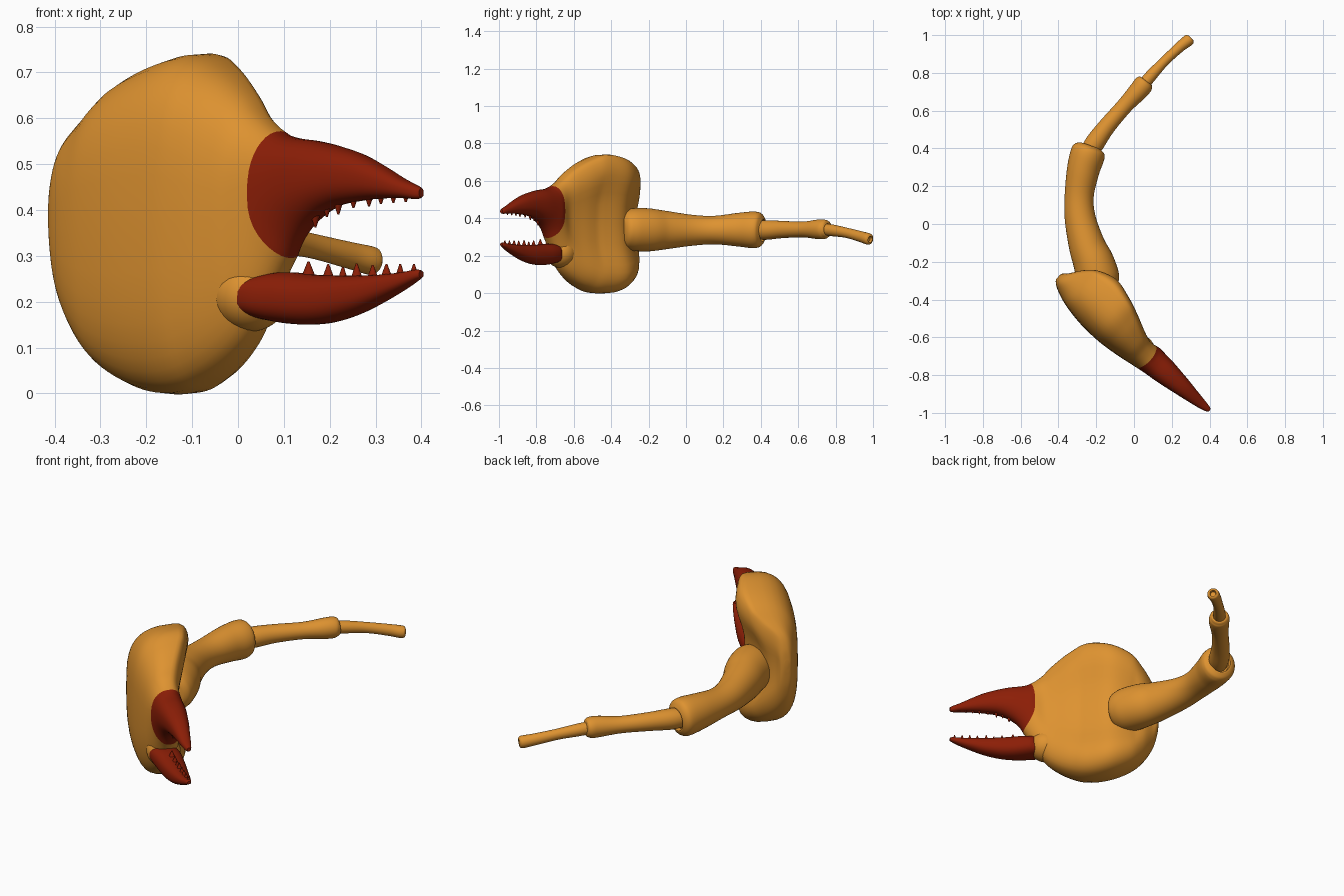
import bpy, bmesh
from math import sin, cos, pi
from mathutils import Vector, Matrix

if "Cube" in bpy.data.objects:
    bpy.data.objects.remove(bpy.data.objects["Cube"])


def material(name, rgb):
    m = bpy.data.materials.new(name)
    m.diffuse_color = (*rgb, 1)
    m.use_nodes = True
    m.node_tree.nodes["Principled BSDF"].inputs["Base Color"].default_value = m.diffuse_color
    return m


ORANGE = material("orange_shell", (0.73, 0.29, 0.03))
RED = material("dark_red_tip", (0.26, 0.013, 0.002))
ALONG = Vector((0.771, -0.636, 0))     # claw length direction
INWARD = Vector((0.636, 0.771, 0))     # claw thickness direction
START = Vector((-0.40, -0.33, 0))
SEG, SUB = 40, 6


def spline(pts, n=SUB):
    """Catmull-Rom through tuples of any length."""
    out = []
    for i in range(len(pts) - 1):
        quad = (pts[max(i - 1, 0)], pts[i], pts[i + 1], pts[min(i + 2, len(pts) - 1)])
        for k in range(n):
            t = k / n
            out.append(tuple(0.5 * (2 * b + (c - a) * t + (2*a - 5*b + 4*c - d) * t**2
                                    + (3*b - a - 3*c + d) * t**3) for a, b, c, d in zip(*quad)))
    return out + [pts[-1]]


def finish(bm, name, mat, angle=50):
    bmesh.ops.recalc_face_normals(bm, faces=bm.faces)
    me = bpy.data.meshes.new(name)
    bm.to_mesh(me)
    bm.free()
    ob = bpy.data.objects.new(name, me)
    bpy.context.collection.objects.link(ob)
    me.materials.append(mat)
    bpy.ops.object.select_all(action='DESELECT')
    ob.select_set(True)
    bpy.context.view_layer.objects.active = ob
    bpy.ops.object.shade_smooth_by_angle(angle=angle * pi / 180)
    return ob


def loft(rings, cap_start=True, cap_end=True):
    bm = bmesh.new()
    vs = [[bm.verts.new(p) for p in r] for r in rings]
    for a, b in zip(vs, vs[1:]):
        for i in range(len(a)):
            j = (i + 1) % len(a)
            bm.faces.new((a[i], a[j], b[j], b[i]))
    if cap_start:
        bm.faces.new(vs[0])
    cap = bm.faces.new(vs[-1]) if cap_end else None
    return bm, cap


def claw_ring(sec, low_bow=0.02):
    u, zlo, zhi, wout, win = sec
    k = min(1, max(0, (0.62 - u) / 0.25)) * min(1, max(0, (u + 0.03) / 0.12))
    pw = 0.85 - 0.17 * k
    ring = []
    for i in range(SEG):
        c, s = cos(2 * pi * i / SEG), sin(2 * pi * i / SEG)
        z = (zlo + zhi) / 2 + (zhi - zlo) / 2 * abs(c) ** pw * (1 if c > 0 else -1)
        rim = (wout + win) / 2 + 0.08 * k * max(c, 0)
        side = win if s > 0 else wout
        w = rim + (side - rim) * abs(s) ** pw
        if s > 0:
            w -= 0.075 * k * s ** 8       # dished inner face
        bow = (0.025 if c > 0 else low_bow) * c * c * max(0, 1 - abs(u - 0.6) / 0.2)
        ring.append(START + ALONG * (u + bow) + INWARD * w + Vector((0, 0, z)))
    return ring


def add_teeth(bm, teeth, up):
    for x, tip, length, r in teeth:
        flip = Matrix() if up else Matrix.Rotation(pi, 4, 'X')
        pos = START + ALONG * ((x + 0.395) / 0.771) + INWARD * 0.006
        pos.z = tip + (-length / 2 if up else length / 2)
        bmesh.ops.create_cone(bm, cap_ends=True, segments=12, radius1=r, radius2=0.002,
                              depth=length, matrix=Matrix.Translation(pos) @ flip)


# Palm flowing into the fixed upper finger: u, z low, z high, outer w, inner w
upper = [(-0.033, .37, .43, .02, .05), (-0.025, .28, .49, .008, .07), (0, .19, .555, -.012, .10),
         (.05, .105, .615, -.037, .17), (.12, .045, .678, -.06, .225), (.22, .005, .722, -.08, .25),
         (.33, .0, .741, -.089, .215), (.42, .03, .71, -.087, .172), (.5, .10, .655, -.08, .125),
         (.55, .19, .605, -.074, .1), (.60, .295, .572, -.068, .092), (.65, .35, .558, -.063, .086),
         (.72, .388, .551, -.058, .078), (.79, .409, .54, -.05, .066), (.86, .42, .522, -.041, .053),
         (.92, .425, .498, -.033, .04), (.98, .426, .47, -.024, .028), (1.022, .424, .454, -.014, .018),
         (1.036, .428, .447, -.006, .01)]
rings = [claw_ring(s, 0.06) for s in spline(upper)]
cut = 10 * SUB
bm, _ = loft(rings[:cut + 1], cap_end=False)
finish(bm, "palm", ORANGE)
bm, _ = loft(rings[cut:], cap_start=False)
add_teeth(bm, [(.17, .362, .075, .026), (.195, .385, .05, .018), (.22, .39, .06, .021),
               (.253, .404, .045, .017), (.287, .408, .04, .016), (.313, .413, .035, .014),
               (.34, .415, .035, .013), (.367, .417, .03, .012)], False)
finish(bm, "upper_finger", RED)

# Movable lower finger
lower = [(.508, .205, .225, -.03, .01), (.515, .19, .238, -.05, .03), (.54, .175, .251, -.065, .05),
         (.59, .16, .262, -.068, .07), (.65, .152, .264, -.062, .075), (.72, .15, .259, -.055, .07),
         (.79, .157, .257, -.048, .062), (.86, .175, .257, -.041, .05), (.92, .198, .259, -.033, .04),
         (.98, .224, .264, -.024, .028), (1.022, .245, .27, -.014, .018), (1.036, .253, .267, -.006, .01)]
bm, _ = loft([claw_ring(s) for s in spline(lower)])
add_teeth(bm, [(.155, .288, .06, .026), (.198, .282, .05, .02), (.23, .276, .04, .015),
               (.26, .283, .05, .019), (.295, .28, .04, .016), (.325, .282, .035, .015),
               (.355, .282, .035, .013), (.385, .282, .03, .012)], True)
finish(bm, "lower_finger", RED)

# Knuckle bulge where the lower finger hinges
bm = bmesh.new()
place = START + ALONG * 0.545 + INWARD * 0.01 + Vector((0, 0, 0.215))
bmesh.ops.create_uvsphere(bm, u_segments=32, v_segments=20, radius=1,
                          matrix=Matrix.Translation(place) @ Matrix.Rotation(-0.69, 4, 'Z')
                          @ Matrix.Diagonal((.085, .083, .08, 1)))
finish(bm, "knuckle", ORANGE)


def limb(name, pts, hollow=0):
    """Tube along x, y, z with a sideways and a vertical radius."""
    path = spline(pts)
    rings = []
    for i, (x, y, z, rs, rz) in enumerate(path):
        a, b = path[max(i - 1, 0)], path[min(i + 1, len(path) - 1)]
        t = (Vector(b[:3]) - Vector(a[:3])).normalized()
        side = t.cross(Vector((0, 0, 1))).normalized()
        up = side.cross(t)
        rings.append([Vector((x, y, z)) + side * rs * cos(2 * pi * k / SEG)
                      + up * rz * sin(2 * pi * k / SEG) for k in range(SEG)])
    bm, cap = loft(rings)
    if hollow:
        bmesh.ops.recalc_face_normals(bm, faces=bm.faces)
        bmesh.ops.inset_individual(bm, faces=[cap], thickness=hollow * 0.3)
        bmesh.ops.inset_individual(bm, faces=[cap], thickness=hollow * 0.2, depth=-hollow)
    finish(bm, name, ORANGE)


# Arm segments from palm to body end
limb("upper_arm", [(-.165, -.345, .34, .07, .075), (-.172, -.325, .34, .10, .10),
                   (-.19, -.28, .34, .112, .114),
                   (-.215, -.20, .338, .108, .115), (-.25, -.11, .337, .096, .103),
                   (-.285, .03, .336, .082, .083), (-.29, .15, .337, .077, .076),
                   (-.27, .28, .339, .086, .09), (-.248, .36, .338, .092, .098),
                   (-.237, .395, .336, .085, .09), (-.231, .412, .335, .06, .065)], .02)
limb("middle_arm", [(-.25, .36, .335, .045, .045), (-.21, .425, .337, .052, .052),
                    (-.145, .515, .34, .046, .046), (-.05, .625, .34, .043, .042),
                    (.022, .703, .341, .051, .052), (.05, .738, .341, .052, .052),
                    (.062, .752, .34, .044, .044), (.066, .757, .34, .036, .036)], .015)
limb("end_arm", [(.04, .725, .342, .031, .031), (.09, .785, .335, .031, .031),
                 (.16, .86, .322, .026, .027), (.24, .935, .302, .028, .029),
                 (.284, .97, .291, .031, .031), (.295, .98, .288, .028, .029),
                 (.30, .985, .287, .02, .021)], .014)
